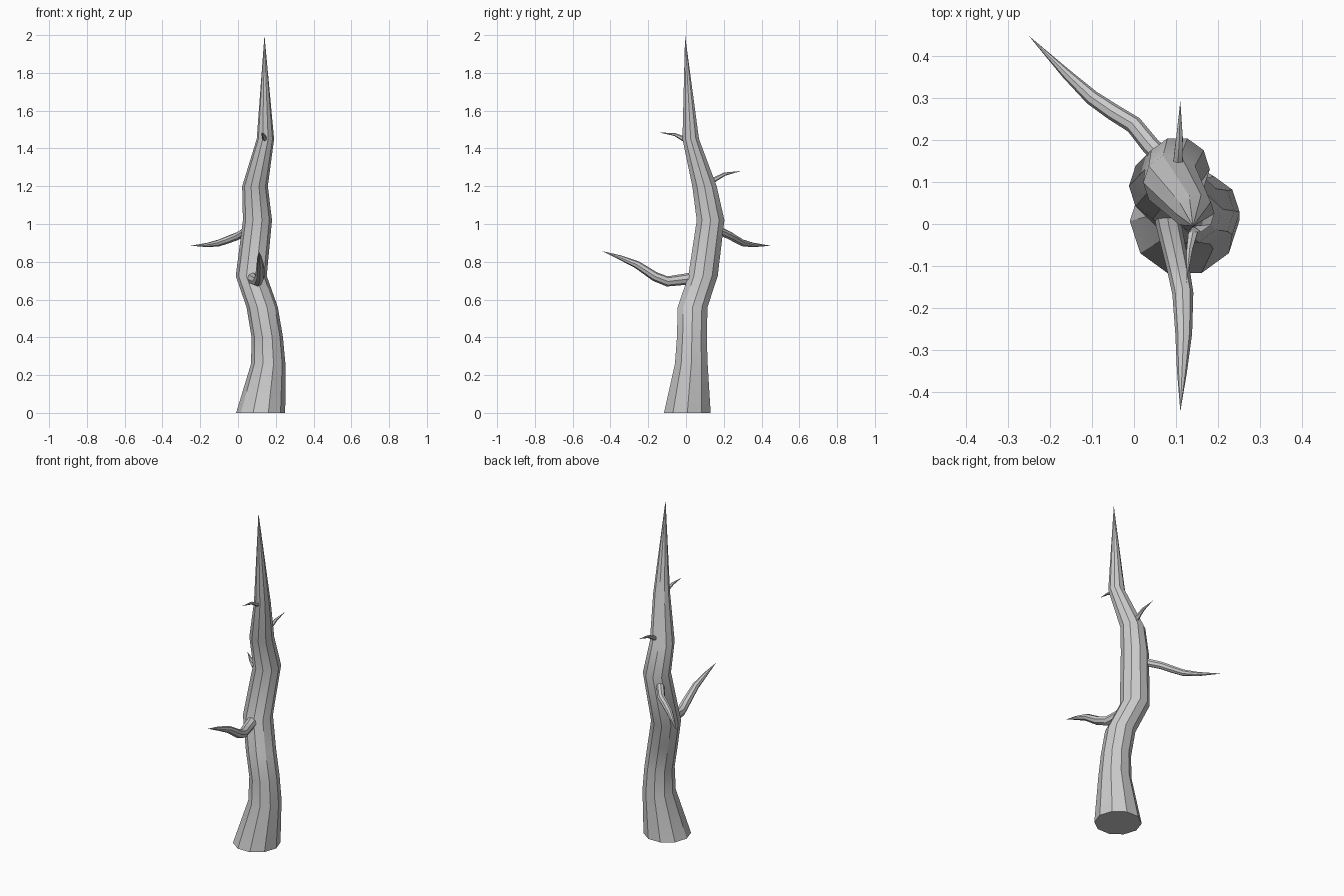
import bpy, bmesh, math
from mathutils import Vector

cube = bpy.data.objects.get("Cube")
if cube:
    bpy.data.objects.remove(cube, do_unlink=True)

bark = bpy.data.materials.new("grey bark")
bark.use_nodes = True
GREY = (0.6, 0.6, 0.6, 1)
bark.diffuse_color = GREY
bark.node_tree.nodes["Principled BSDF"].inputs["Base Color"].default_value = GREY


def limb(name, path, radii, sides, upright=False):
    """Tapering tube along a path; the last point is a sharp tip."""
    pts = [Vector(p) for p in path]
    bm = bmesh.new()
    rings = []
    for i, r in enumerate(radii):
        if upright:
            u, v = Vector((1, 0, 0)), Vector((0, 1, 0))
        else:
            t = (pts[i + 1] - pts[max(i - 1, 0)]).normalized()
            u = t.cross(Vector((0, 0, 1))).normalized()
            v = u.cross(t)
            u, v = v, -u
            v = t.cross(u)
        ring = []
        for k in range(sides):
            a = 2 * math.pi * k / sides
            ring.append(bm.verts.new(pts[i] + r * (math.cos(a) * u + math.sin(a) * v)))
        rings.append(ring)
    tip = bm.verts.new(pts[-1])
    bm.faces.new(rings[0][::-1])
    for k in range(sides):
        n = (k + 1) % sides
        for a, b in zip(rings, rings[1:]):
            bm.faces.new((a[k], a[n], b[n], b[k]))
        bm.faces.new((rings[-1][k], rings[-1][n], tip))
    bmesh.ops.recalc_face_normals(bm, faces=bm.faces)
    mesh = bpy.data.meshes.new(name)
    bm.to_mesh(mesh)
    bm.free()
    mesh.materials.append(bark)
    ob = bpy.data.objects.new(name, mesh)
    bpy.context.collection.objects.link(ob)
    bpy.ops.object.select_all(action="DESELECT")
    ob.select_set(True)
    bpy.context.view_layer.objects.active = ob
    bpy.ops.object.shade_smooth_by_angle(angle=math.radians(30))


# Crooked ten-sided trunk ending in a spike
limb("trunk",
     [(.12, .007, 0), (.16, .028, .26), (.155, .031, .4), (.128, .035, .56),
      (.07, .09, .725), (.103, .13, 1.02), (.09, .098, 1.2), (.145, .025, 1.45),
      (.14, -.005, 2)],
     [.13, .091, .083, .083, .082, .077, .068, .046], 10, upright=True)

# Two long curved branches
limb("front_branch",
     [(.07, .08, .72), (.082, 0, .708), (.104, -.1, .696), (.116, -.165, .722),
      (.118, -.26, .785), (.114, -.35, .823), (.11, -.445, .857)],
     [.033, .03, .027, .025, .02, .012], 8)
limb("back_branch",
     [(.085, .14, .985), (.04, .185, .96), (0, .235, .937), (-.05, .266, .918),
      (-.1, .3, .9), (-.16, .356, .889), (-.25, .447, .885)],
     [.024, .022, .021, .02, .018, .012], 8)

# Two short thorn twigs
limb("front_twig",
     [(.143, .02, 1.44), (.141, -.015, 1.452), (.132, -.06, 1.474), (.124, -.14, 1.484)],
     [.014, .013, .008], 6)
limb("back_twig",
     [(.105, .13, 1.22), (.105, .16, 1.24), (.108, .205, 1.264), (.11, .292, 1.281)],
     [.014, .012, .009], 6)
